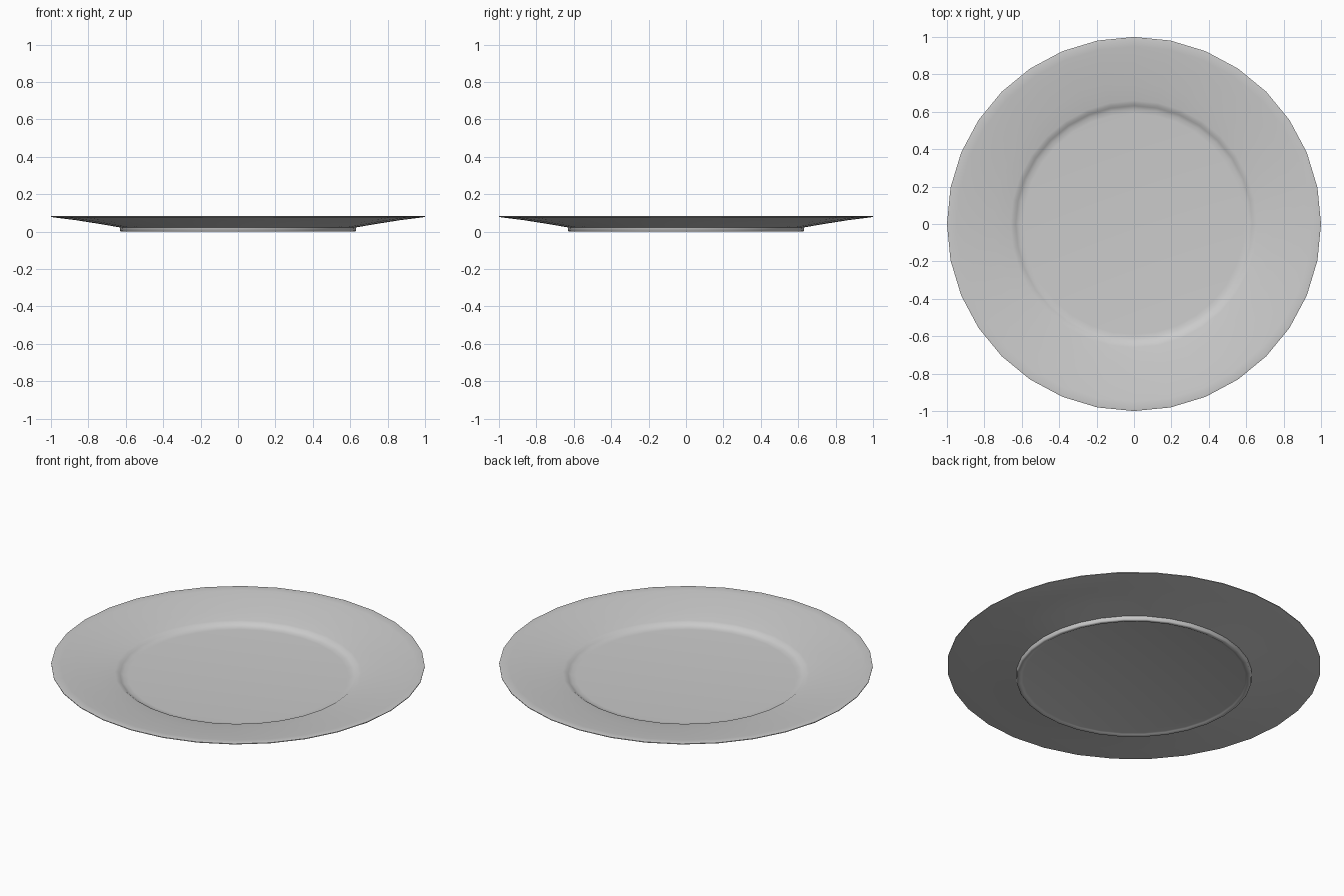
import bpy, bmesh, math

if "Cube" in bpy.data.objects:
    bpy.data.objects.remove(bpy.data.objects["Cube"])

SEGMENTS = 32

# Half cross-section (radius, height): top centre, over the rim, to bottom centre
PROFILE = [
    (0.0, 0.017), (0.59, 0.017), (0.615, 0.019), (0.632, 0.026),   # well floor
    (0.643, 0.034), (0.66, 0.038),                                # well wall
    (0.75, 0.053), (0.87, 0.071), (0.95, 0.081), (0.99, 0.085),   # broad rim
    (1.0, 0.083), (1.0, 0.079), (0.99, 0.077),                    # lip
    (0.87, 0.062), (0.75, 0.043), (0.632, 0.023),                 # underside
    (0.63, 0.004), (0.625, 0.0), (0.612, 0.0), (0.605, 0.004),    # foot ring
    (0.595, 0.007), (0.0, 0.007),                                 # recessed base
]


def lathe(name, profile, segments):
    """Revolve a profile that starts and ends on the z axis."""
    bm = bmesh.new()
    rings = []
    for r, z in profile:
        if r == 0:
            rings.append([bm.verts.new((0, 0, z))] * segments)
        else:
            rings.append([bm.verts.new((r * math.cos(a), r * math.sin(a), z))
                          for a in (2 * math.pi * i / segments for i in range(segments))])
    for a, b in zip(rings, rings[1:]):
        for i in range(segments):
            j = (i + 1) % segments
            corners = list(dict.fromkeys((a[i], b[i], b[j], a[j])))
            bm.faces.new(corners)
    bmesh.ops.recalc_face_normals(bm, faces=bm.faces)
    mesh = bpy.data.meshes.new(name)
    bm.to_mesh(mesh)
    bm.free()
    obj = bpy.data.objects.new(name, mesh)
    bpy.context.collection.objects.link(obj)
    return obj


# Plate
plate = lathe("plate", PROFILE, SEGMENTS)
bpy.context.view_layer.objects.active = plate
plate.select_set(True)
bpy.ops.object.shade_smooth_by_angle(angle=math.radians(50))
